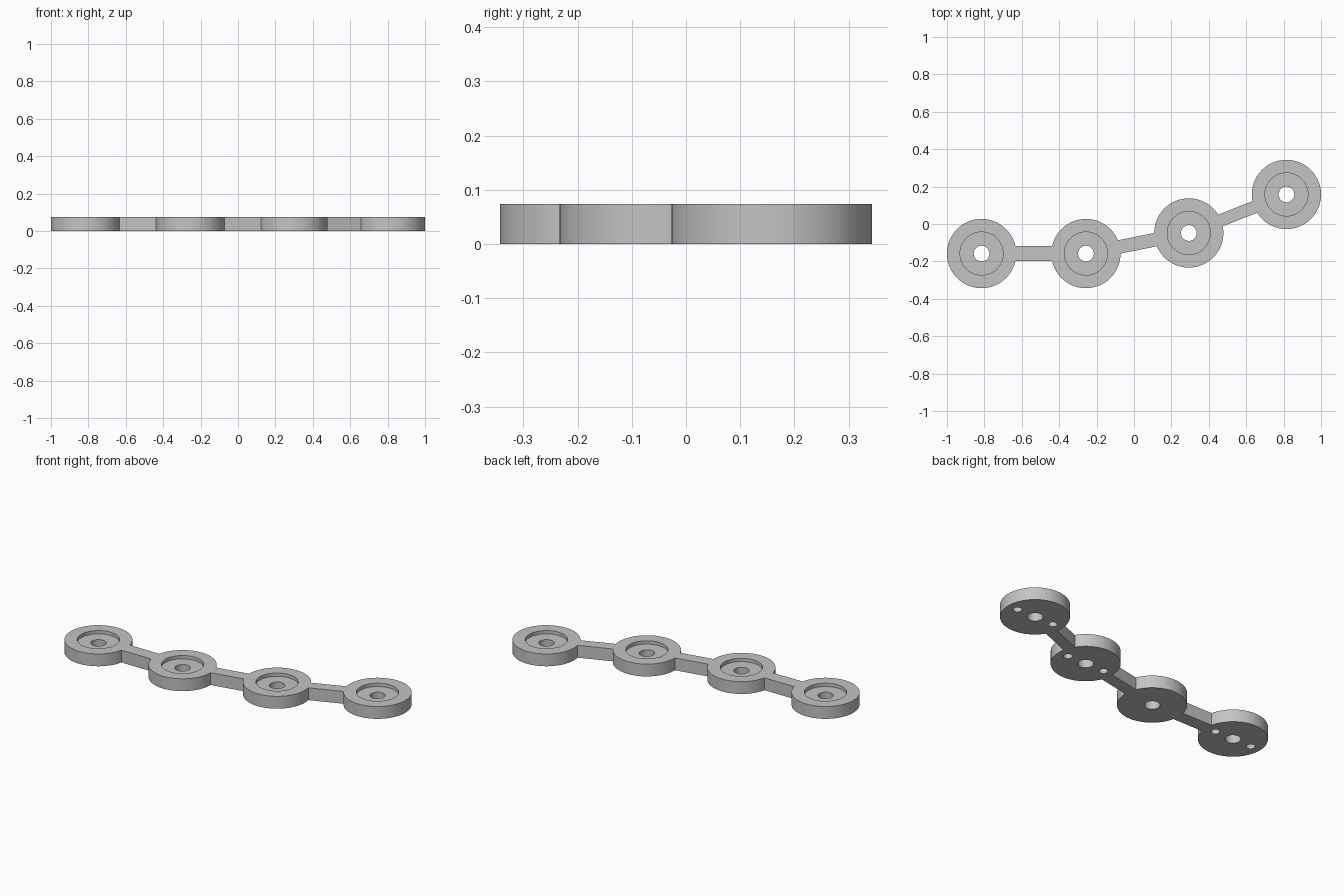
import bpy, math
from mathutils import Vector

if "Cube" in bpy.data.objects:
    bpy.data.objects.remove(bpy.data.objects["Cube"], do_unlink=True)

HEIGHT = 0.074
DISC_R, RECESS_R, HOLE_R, PIN_R = 0.185, 0.115, 0.042, 0.024
RECESS_DEPTH, PIN_DEPTH, PIN_OFFSET = 0.02, 0.037, 0.122
centres = [Vector(c) for c in ((-0.815, -0.158), (-0.257, -0.158), (0.293, -0.048), (0.815, 0.158))]
bar_widths = (0.08, 0.072, 0.067)
discs_with_pins = (0, 2, 3)

grey = bpy.data.materials.new("plain grey")
grey.use_nodes = True
grey.diffuse_color = (0.55, 0.55, 0.55, 1)
grey.node_tree.nodes["Principled BSDF"].inputs["Base Color"].default_value = grey.diffuse_color


def cylinder(name, centre, radius, bottom, top, sides=96):
    bpy.ops.mesh.primitive_cylinder_add(vertices=sides, radius=radius, depth=top - bottom,
                                        location=(centre.x, centre.y, (bottom + top) / 2))
    obj = bpy.context.object
    obj.name = name
    obj.data.materials.append(grey)
    return obj


def bar(name, start, end, width):
    span = end - start
    mid = (start + end) / 2
    bpy.ops.mesh.primitive_cube_add(size=1, location=(mid.x, mid.y, HEIGHT / 2),
                                    rotation=(0, 0, math.atan2(span.y, span.x)))
    obj = bpy.context.object
    obj.name = name
    # ends stop inside the solid rims of the discs
    obj.scale = (span.length - 0.3, width, HEIGHT)
    bpy.ops.object.transform_apply(location=False, rotation=False, scale=True)
    obj.data.materials.append(grey)
    return obj


def combine(target, other, operation):
    other.hide_render = True
    mod = target.modifiers.new(operation.lower(), 'BOOLEAN')
    mod.operation, mod.solver, mod.object = operation, 'EXACT', other
    bpy.context.view_layer.objects.active = target
    bpy.ops.object.modifier_apply(modifier=mod.name)
    bpy.data.objects.remove(other, do_unlink=True)


# Solid discs joined by straight bars
body = cylinder("linked_discs", centres[0], DISC_R, 0, HEIGHT)
for i, width in enumerate(bar_widths):
    combine(body, cylinder("disc", centres[i + 1], DISC_R, 0, HEIGHT), 'UNION')
    combine(body, bar("bar", centres[i], centres[i + 1], width), 'UNION')

# Top recess, through hole and blind pin holes underneath
for i, c in enumerate(centres):
    combine(body, cylinder("recess_cutter", c, RECESS_R, HEIGHT - RECESS_DEPTH, HEIGHT + 0.05), 'DIFFERENCE')
    combine(body, cylinder("hole_cutter", c, HOLE_R, -0.05, HEIGHT + 0.05, 48), 'DIFFERENCE')
    if i in discs_with_pins:
        for side in (-1, 1):
            spot = c + Vector((side * PIN_OFFSET, 0))
            combine(body, cylinder("pin_cutter", spot, PIN_R, -0.05, PIN_DEPTH, 32), 'DIFFERENCE')

# Smooth round walls, crisp rims
bpy.ops.object.select_all(action='DESELECT')
body.select_set(True)
bpy.context.view_layer.objects.active = body
bpy.ops.object.shade_smooth_by_angle(angle=math.radians(30))
